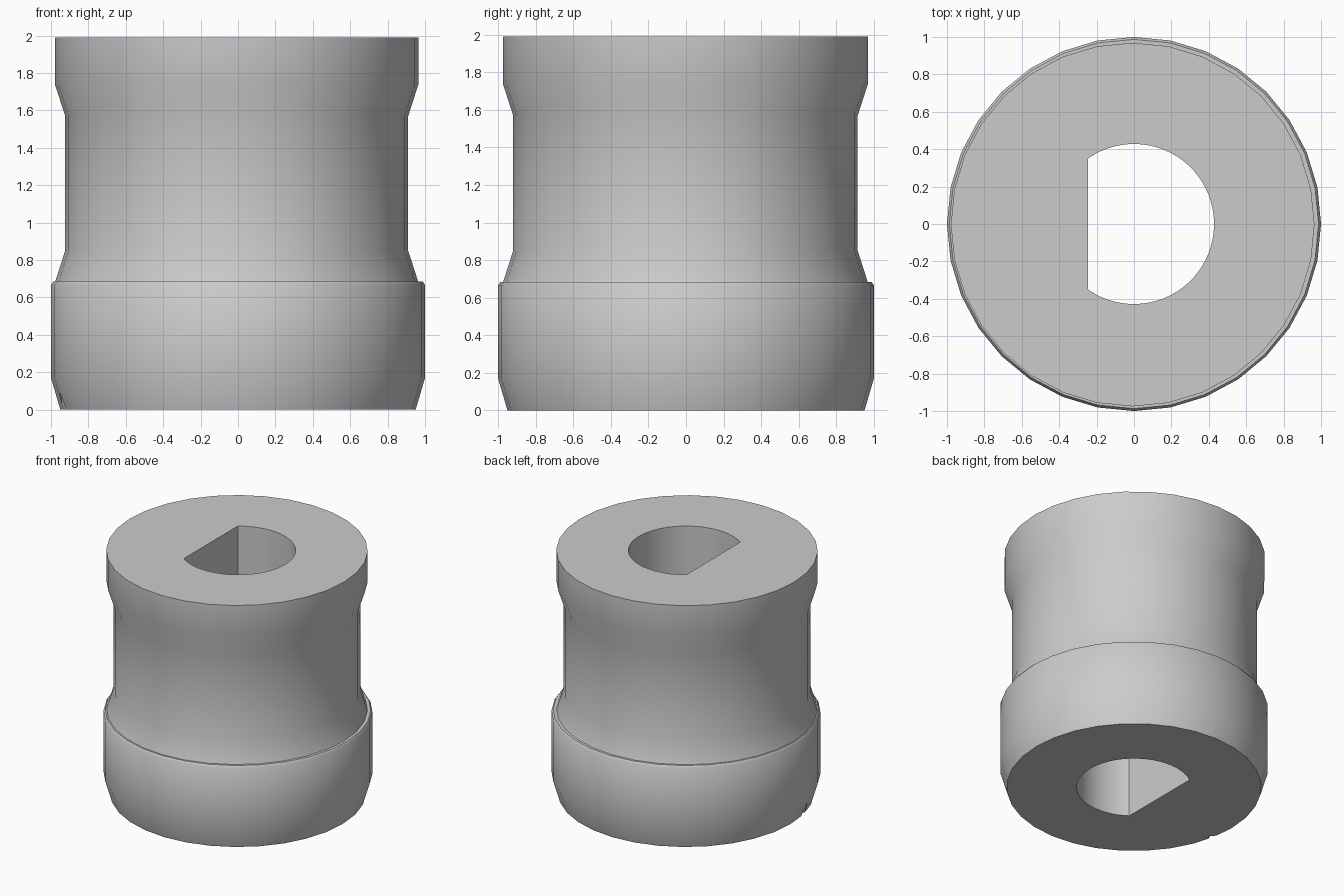
import bpy, bmesh
from math import cos, sin, pi, radians, acos

cube = bpy.data.objects.get("Cube")
if cube:
    bpy.data.objects.remove(cube, do_unlink=True)

SIDES = 32
HEIGHT = 1.99

grey = bpy.data.materials.new("plain grey")
grey.use_nodes = True
colour = (0.6, 0.6, 0.6, 1)
grey.diffuse_color = colour
grey.node_tree.nodes["Principled BSDF"].inputs["Base Color"].default_value = colour


def loft(name, loops):
    """Skin a stack of equal-length point loops and cap both ends."""
    bm = bmesh.new()
    rings = [[bm.verts.new(p) for p in loop] for loop in loops]
    n = len(rings[0])
    for low, high in zip(rings, rings[1:]):
        for i in range(n):
            j = (i + 1) % n
            bm.faces.new((low[i], low[j], high[j], high[i]))
    bm.faces.new(rings[0][::-1])
    bm.faces.new(rings[-1])
    mesh = bpy.data.meshes.new(name)
    bm.to_mesh(mesh)
    bm.free()
    mesh.materials.append(grey)
    obj = bpy.data.objects.new(name, mesh)
    bpy.context.collection.objects.link(obj)
    return obj


def ring(radius, z, cx=0, cy=0, sides=SIDES):
    return [(cx + radius * cos(2 * pi * i / sides),
             cy + radius * sin(2 * pi * i / sides), z) for i in range(sides)]


# Lower collar, then the slightly off-centre waisted body
collar = [(0.95, 0), (1.0, 0.17), (1.0, 0.667), (0.987, 0.685)]
body = [(0.97, 0.685), (0.917, 0.85), (0.917, 1.57), (0.972, 1.74), (0.972, HEIGHT)]
spool = loft("flanged_bushing", [ring(r, z) for r, z in collar]
             + [ring(r, z, -0.007, -0.003) for r, z in body])

# D-shaped bore, with its flat on the -x side
bore_r, flat_x, steps = 0.428, -0.247, 48
end = acos(flat_x / bore_r)
arc = [-end + 2 * end * i / steps for i in range(steps + 1)]
bore = loft("bore_cutter", [[(bore_r * cos(a), bore_r * sin(a), z) for a in arc]
                            for z in (-0.1, HEIGHT + 0.1)])

# Small tapered nick in the bottom rim
a = radians(192)
cx, cy = 0.965 * cos(a), 0.965 * sin(a)
nick = loft("nick_cutter", [ring(0.055, -0.01, cx, cy, 4),
                            ring(0.004, 0.11, cx, cy, 4)])

bpy.ops.object.select_all(action="DESELECT")
spool.select_set(True)
bpy.context.view_layer.objects.active = spool
for cutter in (bore, nick):
    cutter.hide_render = True
    cut = spool.modifiers.new("cut", "BOOLEAN")
    cut.operation = "DIFFERENCE"
    cut.solver = "EXACT"
    cut.object = cutter
    bpy.ops.object.modifier_apply(modifier=cut.name)
    bpy.data.objects.remove(cutter, do_unlink=True)

bpy.ops.object.shade_smooth_by_angle(angle=radians(40))
